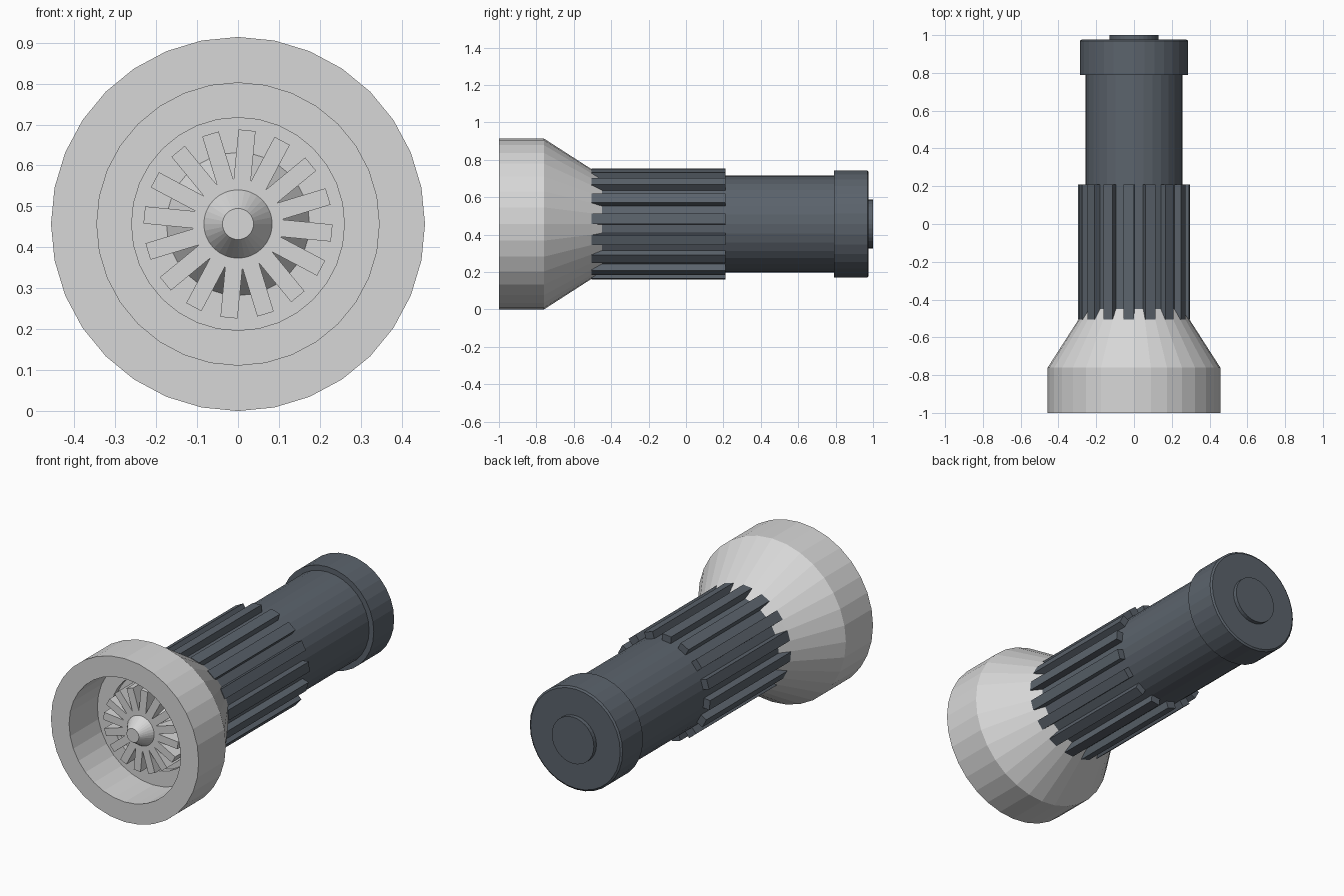
import bpy, bmesh, math
from mathutils import Matrix, Vector

if "Cube" in bpy.data.objects:
    bpy.data.objects.remove(bpy.data.objects["Cube"])

AXIS_Z = 0.457   # height of the torch's long axis
SIDES = 32


def material(name, rgb):
    m = bpy.data.materials.new(name)
    m.diffuse_color = (*rgb, 1)
    m.use_nodes = True
    m.node_tree.nodes["Principled BSDF"].inputs["Base Color"].default_value = m.diffuse_color
    return m


silver = material("silver grey", (0.68, 0.68, 0.68))
slate = material("dark slate", (0.105, 0.125, 0.15))


def finish(bm, name, mat):
    bmesh.ops.recalc_face_normals(bm, faces=bm.faces)
    me = bpy.data.meshes.new(name)
    bm.to_mesh(me)
    bm.free()
    me.materials.append(mat)
    ob = bpy.data.objects.new(name, me)
    ob.location.z = AXIS_Z
    bpy.context.collection.objects.link(ob)
    return ob


def lathe(name, profile, mat):
    """Turn (radius, y) points around the y axis; both ends are capped."""
    bm = bmesh.new()
    rings = []
    for r, y in profile:
        rings.append([bm.verts.new((r * math.sin(2 * math.pi * i / SIDES), y,
                                    r * math.cos(2 * math.pi * i / SIDES)))
                      for i in range(SIDES)])
    for a, b in zip(rings, rings[1:]):
        for i in range(SIDES):
            j = (i + 1) % SIDES
            bm.faces.new((a[i], a[j], b[j], b[i]))
    bm.faces.new(rings[0])
    bm.faces.new(rings[-1])
    return finish(bm, name, mat)


def radial_bars(name, count, offset, r0, r1, y0, y1, width, mat):
    """Boxes reaching from radius r0 to r1, repeated around the y axis."""
    bm = bmesh.new()
    for k in range(count):
        angle = math.radians(offset) + 2 * math.pi * k / count
        mtx = (Matrix.Rotation(-angle, 4, 'Y')
               @ Matrix.Translation(Vector(((r0 + r1) / 2, (y0 + y1) / 2, 0)))
               @ Matrix.Diagonal((r1 - r0, y1 - y0, width, 1)))
        bmesh.ops.create_cube(bm, size=1, matrix=mtx)
    return finish(bm, name, mat)


# Flared head with a stepped cavity open to the front
lathe("head", [(0.26, -0.72), (0.26, -0.75), (0.345, -0.75), (0.345, -1.0),
               (0.457, -1.0), (0.457, -0.76), (0.29, -0.5), (0.258, -0.45)], silver)

# Cone and blades inside the head
lathe("reflector_cone", [(0.176, -0.718), (0.038, -0.93)], silver)
radial_bars("reflector_blades", 16, -5.5, 0.08, 0.23, -0.86, -0.718, 0.042, silver)

# Handle with grip ribs
lathe("handle", [(0.258, -0.47), (0.258, 0.80)], slate)
radial_bars("grip_ribs", 16, 5.5, 0.235, 0.295, -0.505, 0.21, 0.055, slate)

# Tail cap and push button
lathe("tail_cap", [(0.287, 0.79), (0.287, 0.97), (0.277, 0.977)], slate)
lathe("tail_button", [(0.13, 0.96), (0.13, 1.0)], slate)
